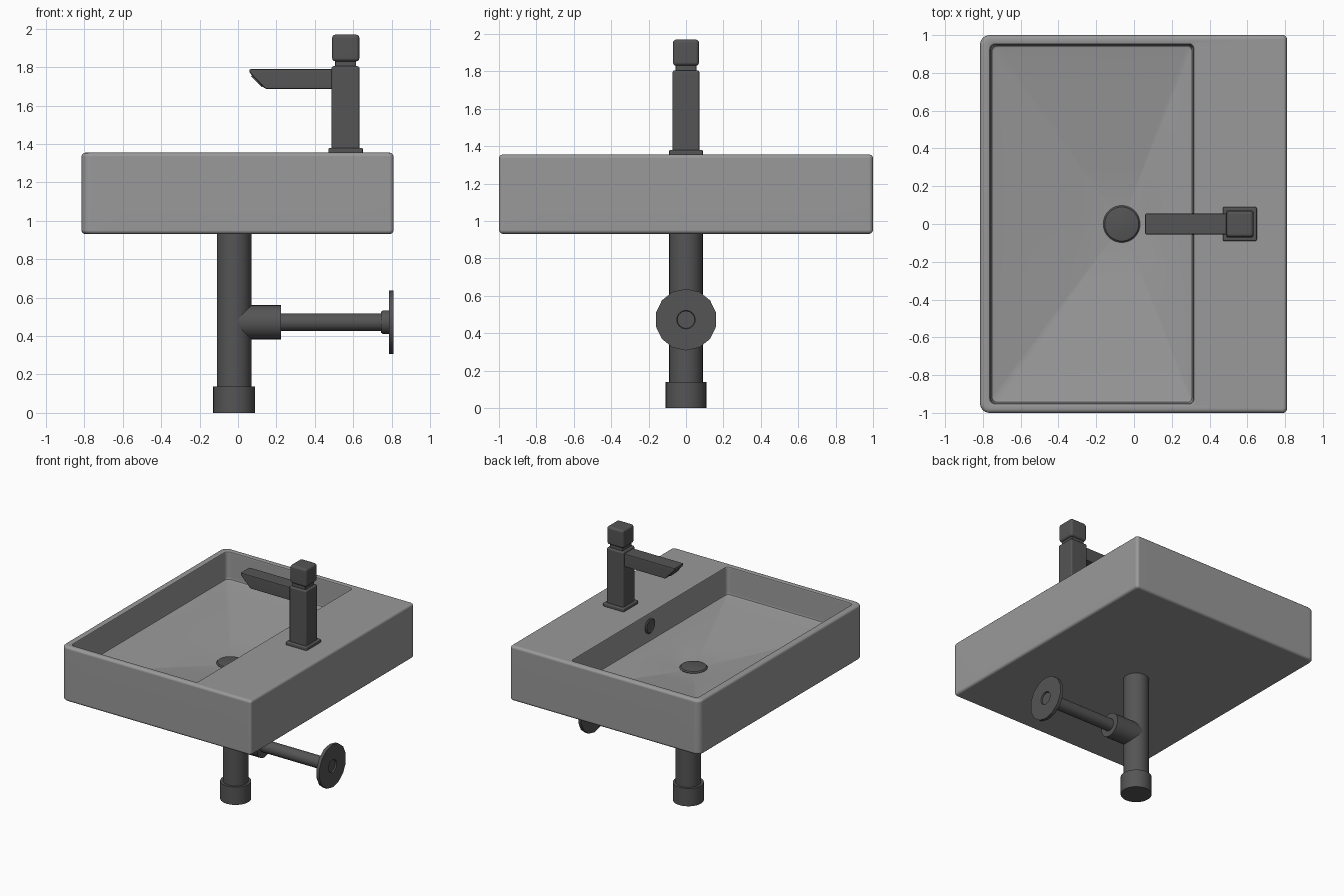
import bpy, bmesh, math
from mathutils import Vector, Matrix

if "Cube" in bpy.data.objects:
    bpy.data.objects.remove(bpy.data.objects["Cube"])


def material(name, v):
    m = bpy.data.materials.new(name)
    m.diffuse_color = (v, v, v, 1)
    m.use_nodes = True
    m.node_tree.nodes["Principled BSDF"].inputs["Base Color"].default_value = m.diffuse_color
    return m


dark = material("dark_metal", 0.09)
ceramic = material("grey_ceramic", 0.32)


def finish(name, bm, mat=None, angle=35, weighted=False):
    bmesh.ops.recalc_face_normals(bm, faces=bm.faces)
    me = bpy.data.meshes.new(name)
    bm.to_mesh(me)
    bm.free()
    ob = bpy.data.objects.new(name, me)
    bpy.context.collection.objects.link(ob)
    if mat:
        me.materials.append(mat)
    bpy.ops.object.select_all(action='DESELECT')
    ob.select_set(True)
    bpy.context.view_layer.objects.active = ob
    bpy.ops.object.shade_smooth_by_angle(angle=math.radians(angle))
    if weighted:
        ob.modifiers.new("normals", 'WEIGHTED_NORMAL').keep_sharp = True
    return ob


def rounded_rect(x0, x1, y, z, r_front, r_back, n=6, side=10):
    """Loop with separate corner radii for the -x and +x ends and evenly divided sides."""
    pts = []
    for sx, sy, a0 in ((1, 1, 0), (-1, 1, 90), (-1, -1, 180), (1, -1, 270)):
        r = r_back if sx > 0 else r_front
        cx = x1 - r if sx > 0 else x0 + r
        for i in range(n + 1):
            a = math.radians(a0 + 90 * i / n)
            pts.append(Vector((cx + r * math.cos(a), sy * (y - r) + r * math.sin(a), z)))
    out = []
    for i, p in enumerate(pts):
        out.append(p)
        if i % (n + 1) == n:
            q = pts[(i + 1) % len(pts)]
            out += [p.lerp(q, k / side) for k in range(1, side)]
    return out


def loft(name, loops, mat=None, **kw):
    bm = bmesh.new()
    rings = [[bm.verts.new(p) for p in loop] for loop in loops]
    n = len(rings[0])
    for a, b in zip(rings, rings[1:]):
        for i in range(n):
            j = (i + 1) % n
            bm.faces.new((a[i], a[j], b[j], b[i]))
    bm.faces.new(rings[0])
    bm.faces.new(rings[-1])
    return finish(name, bm, mat, **kw)


def lathe(name, profile, origin, axis='Z', sides=32):
    """Solid of revolution; profile holds (radius, distance along axis)."""
    rot = Matrix.Rotation(math.pi / 2, 3, 'Y') if axis == 'X' else Matrix.Identity(3)
    loops = [[Vector(origin) + rot @ Vector((r * math.cos(2 * math.pi * i / sides),
                                             r * math.sin(2 * math.pi * i / sides), d))
              for i in range(sides)] for r, d in profile]
    return loft(name, loops, dark)


def box(name, x0, x1, y, z0, z1, bevel):
    bm = bmesh.new()
    bmesh.ops.create_cube(bm, size=1, matrix=Matrix.Translation(((x0 + x1) / 2, 0, (z0 + z1) / 2))
                          @ Matrix.Diagonal((x1 - x0, 2 * y, z1 - z0, 1)))
    bmesh.ops.bevel(bm, geom=bm.edges[:], offset=bevel, segments=3, profile=0.5, affect='EDGES')
    return finish(name, bm, dark, weighted=True)


# Basin: one skin from the underside, over the rim, down to the drain
BOTTOM, TOP, R = 0.931, 1.355, 0.02


def outer(inset, z):
    return rounded_rect(-0.815 + inset, 0.81 - inset, 1 - inset, z, 0.05 - inset / 2, 0.022 - inset / 2)


def inner(inset, z):
    return rounded_rect(-0.76 + inset, 0.313 - inset, 0.95 - inset, z, 0.03, 0.025)


arc = [(R * (1 - math.cos(t)), R * (1 - math.sin(t))) for t in (0, math.pi / 6, math.pi / 3, math.pi / 2)]
loops = [outer(i, BOTTOM + d) for i, d in reversed(arc)]
loops += [outer(i, TOP - d) for i, d in arc]
loops += [inner(-i, TOP - d) for i, d in ((0.012, 0), (0.004, 0.004), (0, 0.012))]
loops += [inner(0.003, 1.16), inner(0.007, 1.145), inner(0.016, 1.138)]
centre = Vector((-0.065, 0, 1.032))
for t in (0.25, 0.5, 0.75, 1):
    ring = []
    for p in inner(0.016, 1.138):
        flat = Vector((p.x - centre.x, p.y, 0))
        ring.append(p.lerp(centre + flat.normalized() * 0.08, t))
    loops.append(ring)
loft("basin", loops, ceramic, weighted=True)

# Drain plug and overflow cover
lathe("drain_plug", [(0.08, 0), (0.096, 0.006), (0.098, 0.014), (0.09, 0.022), (0.05, 0.028), (0.01, 0.03)],
      (-0.065, 0, 1.024))
lathe("overflow_cover", [(0.058, 0.03), (0.058, -0.004), (0.05, -0.01), (0.04, -0.007), (0.01, -0.004)],
      (0.311, 0, 1.258), 'X', 24)

# Waste pipe, bottom cup and side branch
lathe("waste_pipe", [(0.09, 0.13), (0.09, 0.94)], (-0.02, 0, 0))
lathe("trap_cup", [(0.109, 0), (0.109, 0.138)], (-0.02, 0, 0))
lathe("branch_socket", [(0.089, 0), (0.089, 0.245)], (-0.02, 0, 0.472), 'X')
lathe("wall_pipe", [(0.046, 0.2), (0.046, 0.8)], (0, 0, 0.472), 'X', 24)
lathe("wall_flange", [(0.048, 0.745), (0.055, 0.745), (0.062, 0.757), (0.062, 0.785), (0.165, 0.785),
                      (0.165, 0.81), (0.05, 0.81), (0.047, 0.795)], (0, 0, 0.472), 'X', 14)

# Tap
box("tap_base", 0.47, 0.65, 0.09, 1.35, 1.38, 0.008)
box("tap_body", 0.487, 0.633, 0.072, 1.365, 1.805, 0.012)
box("tap_neck", 0.505, 0.615, 0.055, 1.795, 1.84, 0.004)
box("tap_handle", 0.49, 0.632, 0.07, 1.83, 1.97, 0.018)

# Spout: side profile extruded across y, with a slanted tip
profile = [(0.5, 1.79), (0.058, 1.79), (0.06, 1.772), (0.142, 1.687), (0.5, 1.687)]
bm = bmesh.new()
face = bm.faces.new([bm.verts.new((x, -0.056, z)) for x, z in profile])
new = bmesh.ops.extrude_face_region(bm, geom=[face])["geom"]
bmesh.ops.translate(bm, vec=(0, 0.112, 0), verts=[v for v in new if isinstance(v, bmesh.types.BMVert)])
bmesh.ops.bevel(bm, geom=bm.edges[:], offset=0.008, segments=2, profile=0.5, affect='EDGES')
finish("tap_spout", bm, dark, weighted=True)

# Water outlet on the slanted tip
bm = bmesh.new()
bmesh.ops.create_cone(bm, cap_ends=True, segments=20, radius1=0.04, radius2=0.04, depth=0.018,
                      matrix=Matrix.Translation((0.103, 0, 1.731)) @ Matrix.Rotation(math.radians(45), 4, 'Y'))
finish("tap_outlet", bm, dark)
